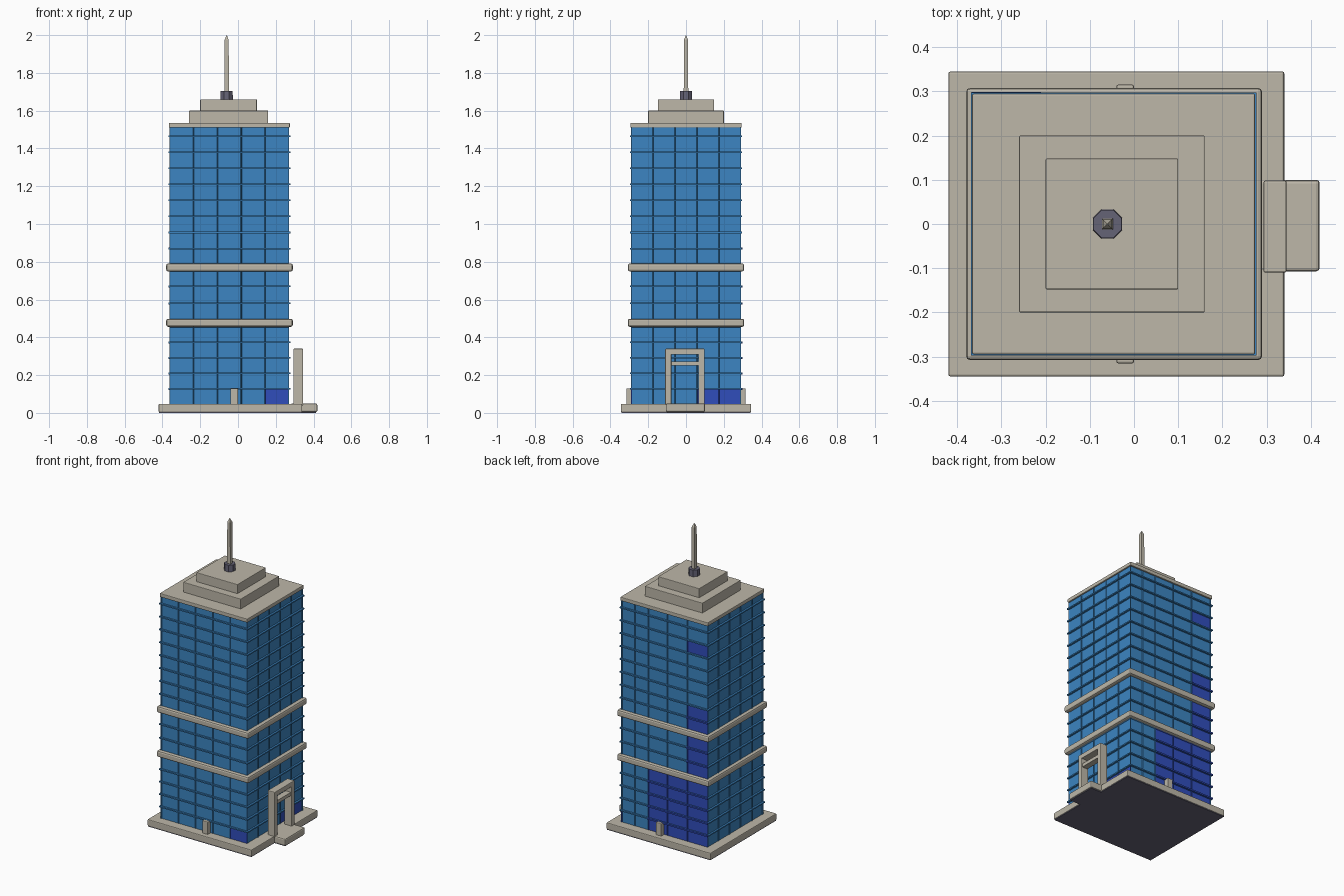
import bpy, bmesh, math
from mathutils import Vector, Matrix

if "Cube" in bpy.data.objects:
    bpy.data.objects.remove(bpy.data.objects["Cube"])


def mat(name, rgb):
    m = bpy.data.materials.new(name)
    m.diffuse_color = (*rgb, 1)
    m.use_nodes = True
    m.node_tree.nodes["Principled BSDF"].inputs["Base Color"].default_value = m.diffuse_color
    return m


STONE = mat("warm_stone", (0.51, 0.475, 0.395))
GLASS = mat("blue_glass", (0.045, 0.235, 0.54))
DARK = mat("dark_blue_glass", (0.03, 0.075, 0.5))
METAL = mat("grey_metal", (0.13, 0.125, 0.18))


def finish(bm, name, mats):
    bmesh.ops.recalc_face_normals(bm, faces=bm.faces)
    me = bpy.data.meshes.new(name)
    bm.to_mesh(me)
    bm.free()
    for m in mats:
        me.materials.append(m)
    ob = bpy.data.objects.new(name, me)
    bpy.context.collection.objects.link(ob)
    return ob


def box(name, x, y, z, m, bevel=0.0):
    bm = bmesh.new()
    bmesh.ops.create_cube(bm, size=1)
    for v in bm.verts:
        for i, (a, b) in enumerate((x, y, z)):
            v.co[i] = a + (b - a) * (v.co[i] + 0.5)
    if bevel:
        bmesh.ops.bevel(bm, geom=bm.edges[:], offset=bevel, segments=2,
                        profile=0.5, affect='EDGES')
    return finish(bm, name, [m])


def cone(name, r1, r2, z1, z2, sides, m):
    bm = bmesh.new()
    bmesh.ops.create_cone(bm, cap_ends=True, segments=sides, radius1=r1,
                          radius2=r2, depth=z2 - z1)
    bmesh.ops.rotate(bm, verts=bm.verts, matrix=Matrix.Rotation(math.pi / sides, 3, 'Z'))
    bmesh.ops.translate(bm, verts=bm.verts, vec=(-0.06, 0, (z1 + z2) / 2))
    return finish(bm, name, [m])


# Tower extents and floor heights
X0, X1, Y0, Y1 = -0.362, 0.27, -0.29, 0.29
floors = [0.045 + 0.082 * i for i in range(6)]
floors += [0.49 + 0.09 * i for i in range(4)]
floors += [0.785 + 0.085 * i for i in range(1, 9)] + [1.52]


def is_dark(c, n):
    """Darker panes: back corner, plus a patch by the front right corner."""
    if n.y > 0.5:
        return ((c.z < 0.46 and c.x < 0.07)
                or (c.x < -0.22 and (c.z < 0.95 or 1.29 < c.z < 1.39)))
    if n.y < -0.5:
        return c.z < 0.12 and c.x > 0.14
    return n.x > 0.5 and c.z < 0.12 and c.y > 0.07


# Glazed tower: a grid of panes, five bays per side, each pane set back
corners = [Vector(p) for p in ((X0, Y0, 0), (X1, Y0, 0), (X1, Y1, 0), (X0, Y1, 0))]
EVEN, BACK = (0, 0.2, 0.4, 0.6, 0.8), (0, 0.155, 0.31, 0.53, 0.76)
bm = bmesh.new()
ring = [corners[i].lerp(corners[(i + 1) % 4], t)
        for i in range(4) for t in (BACK if i == 2 else EVEN)]
rows = [[bm.verts.new((p.x, p.y, z)) for p in ring] for z in floors]
for lo, hi in zip(rows, rows[1:]):
    for i in range(20):
        j = (i + 1) % 20
        bm.faces.new((lo[i], lo[j], hi[j], hi[i]))
panes = bm.faces[:]
bm.normal_update()
for f in panes:
    f.material_index = int(is_dark(f.calc_center_median(), f.normal))
bmesh.ops.inset_individual(bm, faces=panes, thickness=0.004, depth=-0.005)
bm.faces.new(rows[-1])
bm.faces.new(rows[0][::-1])
finish(bm, "glass_tower", [GLASS, DARK])

# Thin floor ledges, with darker lengths over the darker back panes
for i, z in enumerate(floors[1:-1]):
    if min(abs(z - 0.475), abs(z - 0.77)) > 0.03:
        box(f"floor_ledge_{i}", (X0 - 0.007, X1 + 0.007), (Y0 - 0.007, Y1 + 0.007),
            (z - 0.004, z + 0.004), GLASS)
        if z < 0.92:
            box(f"dark_ledge_{i}", (X0 - 0.006, 0.074 if z < 0.46 else -0.21),
                (Y1, Y1 + 0.009), (z - 0.005, z + 0.005), DARK)

# Stone bands round the tower
for name, z in (("lower_band", 0.477), ("upper_band", 0.77)):
    box(name, (-0.38, 0.29), (-0.308, 0.308), (z - 0.021, z + 0.021), STONE, 0.01)

# Base slab with a dark underside, and entrance step
box("base_slab", (-0.42, 0.34), (-0.345, 0.345), (0.004, 0.048), STONE, 0.005)
box("base_underside", (-0.417, 0.337), (-0.342, 0.342), (0, 0.006), METAL)
box("entrance_step", (0.28, 0.42), (-0.107, 0.1), (0.004, 0.05), STONE, 0.008)
box("step_underside", (0.337, 0.414), (-0.101, 0.094), (0, 0.006), METAL)

# Entrance portal: two legs, lintel and lower crossbar
box("portal_leg_left", (0.293, 0.345), (-0.11, -0.078), (0.04, 0.335), STONE, 0.004)
box("portal_leg_right", (0.293, 0.345), (0.066, 0.098), (0.04, 0.335), STONE, 0.004)
box("portal_lintel", (0.293, 0.345), (-0.11, 0.098), (0.308, 0.34), STONE, 0.004)
box("portal_crossbar", (0.3, 0.34), (-0.08, 0.07), (0.25, 0.272), STONE)

# Short posts at the middle of the front and back
for name, s in (("front_post", -1), ("back_post", 1)):
    box(name, (-0.04, 0.0), tuple(sorted((s * 0.28, s * 0.315))), (0.04, 0.13), STONE, 0.004)

# Stepped roof
box("roof_cap", (-0.366, 0.274), (-0.295, 0.295), (1.51, 1.535), STONE, 0.004)
box("roof_tier_lower", (-0.26, 0.16), (-0.2, 0.2), (1.53, 1.6), STONE, 0.003)
box("roof_tier_upper", (-0.2, 0.1), (-0.148, 0.148), (1.59, 1.66), STONE, 0.003)

# Antenna: round mount, square mast and pointed tip
cone("antenna_mount", 0.036, 0.034, 1.655, 1.703, 8, METAL)
cone("antenna_mast", 0.017, 0.015, 1.70, 1.975, 4, STONE)
cone("antenna_tip", 0.015, 0.001, 1.975, 2.0, 4, STONE)
